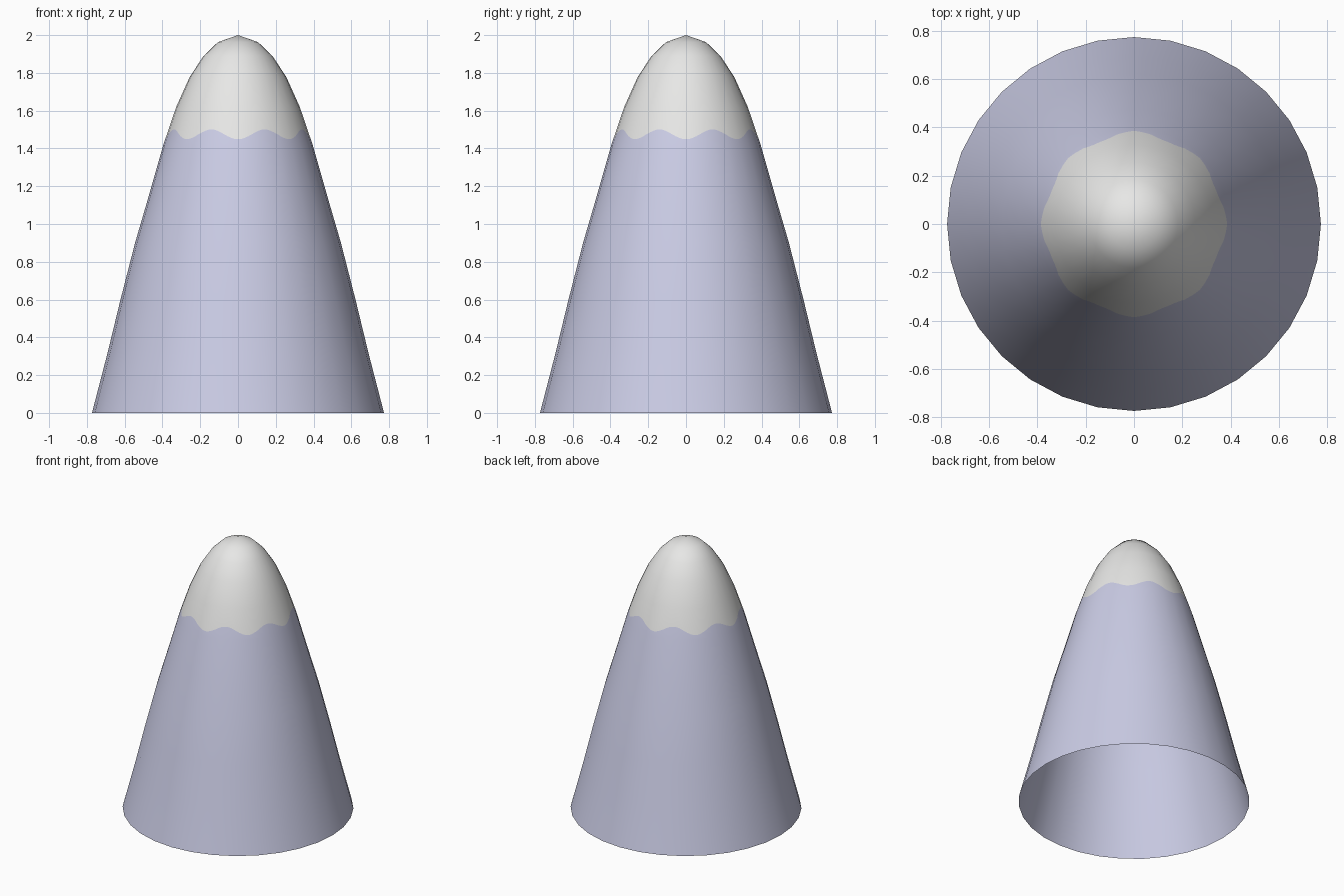
import bpy, bmesh, math
from mathutils import Vector

if "Cube" in bpy.data.objects:
    bpy.data.objects.remove(bpy.data.objects["Cube"])

SIDES, FINE = 32, 4          # columns, and snow-line steps per column
LOWER = [(0.773, 0), (0.69, 0.32), (0.622, 0.6), (0.545, 0.9), (0.472, 1.15), (0.395, 1.42)]
UPPER = [(0.327, 1.62), (0.255, 1.78), (0.182, 1.89), (0.106, 1.963)]


def material(name, rgb):
    m = bpy.data.materials.new(name)
    m.diffuse_color = (*rgb, 1)
    m.use_nodes = True
    m.node_tree.nodes["Principled BSDF"].inputs["Base Color"].default_value = m.diffuse_color
    return m


bm = bmesh.new()


def point(r, z, a):
    return Vector((r * math.sin(a), -r * math.cos(a), z))


def ring(r, z):
    return [bm.verts.new(point(r, z, math.tau * i / SIDES)) for i in range(SIDES)]


def face(verts, mat):
    f = bm.faces.new(verts)
    f.material_index = mat
    f.smooth = True


def bridge(rings, mat):
    for a, b in zip(rings, rings[1:]):
        for i in range(SIDES):
            j = (i + 1) % SIDES
            face((a[i], a[j], b[j], b[i]), mat)


# rock slope and rounded snow cap
low = [ring(*p) for p in LOWER]
high = [ring(*p) for p in UPPER]
bridge(low, 0)
bridge(high, 1)
peak = bm.verts.new((0, 0, 2))
for i in range(SIDES):
    face((high[-1][i], high[-1][(i + 1) % SIDES], peak), 1)

# wavy snow line: eight waves lying on the flat columns
(r0, z0), (r1, z1) = LOWER[-1], UPPER[0]
line = []
for k in range(SIDES * FINE):
    i, t = k // FINE, (k % FINE) / FINE
    z = 1.475 - 0.026 * math.cos(8 * math.tau * k / (SIDES * FINE))
    r = r0 + (r1 - r0) * (z - z0) / (z1 - z0)
    a, b = (point(r, z, math.tau * n / SIDES) for n in (i, i + 1))
    line.append(bm.verts.new(a.lerp(b, t)))
for i in range(SIDES):
    j = (i + 1) % SIDES
    wave = [line[(i * FINE + k) % len(line)] for k in range(FINE + 1)]
    face([low[-1][i], low[-1][j]] + wave[::-1], 0)
    face(wave + [high[0][j], high[0][i]], 1)

mesh = bpy.data.meshes.new("snowy_mountain")
bm.to_mesh(mesh)
bm.free()
mesh.materials.append(material("lavender rock", (0.59, 0.60, 0.78)))
mesh.materials.append(material("snow", (0.80, 0.80, 0.79)))

# round shading normals, so the snow line leaves no facets
profile = LOWER + UPPER + [(0, 2)]


def slope(z):
    for (ra, za), (rb, zb) in zip(profile, profile[1:]):
        if z <= zb:
            return (ra - rb) / (zb - za)


def normal(co):
    if co.z > 1.999:
        return Vector((0, 0, 1))
    s = (slope(co.z - 0.001) + slope(co.z + 0.001)) / 2
    d = Vector((co.x, co.y, 0)).normalized()
    return (d + Vector((0, 0, s))).normalized()


mesh.normals_split_custom_set_from_vertices([normal(v.co) for v in mesh.vertices])
bpy.context.collection.objects.link(bpy.data.objects.new("snowy_mountain", mesh))
